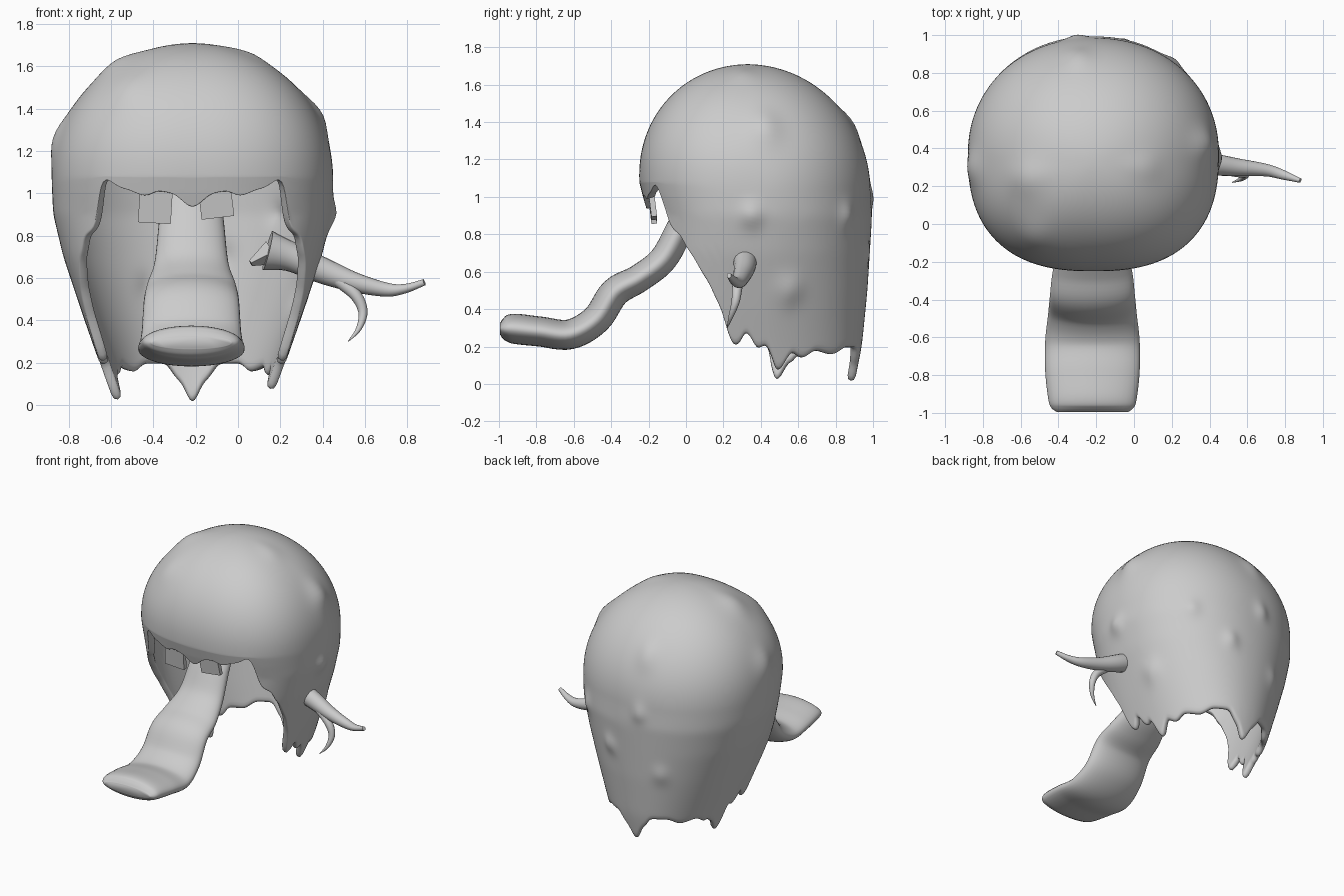
import bpy, bmesh, math
from mathutils import Vector

if "Cube" in bpy.data.objects:
    bpy.data.objects.remove(bpy.data.objects["Cube"])

CX, CY = -0.215, 0.37


def make_object(name, verts, faces, angle=60):
    mesh = bpy.data.meshes.new(name)
    mesh.from_pydata(verts, [], faces)
    obj = bpy.data.objects.new(name, mesh)
    bpy.context.collection.objects.link(obj)
    bpy.ops.object.select_all(action='DESELECT')
    obj.select_set(True)
    bpy.context.view_layer.objects.active = obj
    bpy.ops.object.shade_smooth_by_angle(angle=math.radians(angle))
    return obj


def lookup(keys, x, smooth=False):
    for (x0, y0), (x1, y1) in zip(keys, keys[1:]):
        if x <= x1:
            t = max(0, (x - x0) / (x1 - x0))
            if smooth:
                t = t * t * (3 - 2 * t)
            return y0 + (y1 - y0) * t
    return keys[-1][1]


# Dripping hood: rim height by angle from the front, half width and depth by height
RIM = [(0, .93), (10, 1.0), (15, 1.01), (21, .985), (30, 1.02), (38, 1.07), (47, .82), (51, .80),
       (57, .69), (63, .57), (69, .42), (74, .20), (78, .20), (84, .27), (92, .18), (97, .2),
       (108, .06), (116, .16), (124, .13), (132, .17), (145, .15), (155, .19), (166, .19), (173, .11), (180, 0)]
WIDTH = [(0, .375), (.2, .44), (.4, .51), (.7, .61), (.9, .658), (1.05, .665), (2, .665)]
BACK = [(0, .53), (.2, .57), (.5, .6), (.9, .625), (1.05, .615), (2, .615)]
FRONT = [(0, .5), (.5, .58), (.9, .57), (1.0, .60), (1.08, .62), (2, .62)]
# Lumps: centre, radius, height
LUMPS = [((-.55, .25, 1.58), .13, .03), ((.38, .42, 1.37), .12, .035), ((.44, .35, .9), .08, .03),
         ((.3, .55, .5), .1, .025), ((-.5, -.02, 1.45), .12, .03), ((-.84, .3, 1.25), .12, .03),
         ((-.3, .98, 1.0), .07, .025), ((-.05, .97, .7), .07, .025), ((-.45, .95, .55), .08, .02),
         ((.2, .85, .9), .07, .025), ((-.3, .9, 1.4), .1, .025), ((.05, .3, 1.64), .1, .015)]
COLS, DOME, WALL = 144, 14, 20


def hood_point(phi, a, z):
    s, c = math.sin(phi), math.cos(phi)
    w = lookup(WIDTH, z)
    d = lookup(FRONT if c > 0 else BACK, z)
    n = 2.5 if c > 0 else 2.1
    r = ((abs(s) / w) ** n + (abs(c) / d) ** n) ** (-1 / n) * math.sin(a)
    p = Vector((CX + r * s, CY - .04 * math.cos(a) - r * c, z))
    out = Vector((s * math.sin(a), -c * math.sin(a), math.cos(a)))
    push = sum(h * math.exp(-((p - Vector(q)).length / rad) ** 2 * 2) for q, rad, h in LUMPS)
    return p + out * push


verts, faces = [Vector((CX, CY - .04, 1.71))], []
rows = DOME + WALL
for i in range(COLS):
    phi = 2 * math.pi * i / COLS
    deg = math.degrees(phi)
    rim = lookup(RIM, min(deg, 360 - deg), True)
    if 240 < deg < 258:
        rim -= .05
    for j in range(1, rows + 1):
        if j <= DOME:
            a = math.pi / 2 * j / DOME
            z = 1.08 + .63 * math.cos(a)
        else:
            a = math.pi / 2
            z = 1.08 + (rim - 1.08) * (j - DOME) / WALL
        verts.append(hood_point(phi, a, z))
for i in range(COLS):
    k, m = 1 + i * rows, 1 + ((i + 1) % COLS) * rows
    faces.append((0, k, m))
    faces += [(k + j, k + j + 1, m + j + 1, m + j) for j in range(rows - 1)]
hood = make_object("hood", verts, faces, 180)
solid = hood.modifiers.new("thickness", 'SOLIDIFY')
solid.thickness, solid.offset = .045, -1
hood.modifiers.new("smooth", 'SUBSURF').levels = 1


# Sweep an ellipse along smoothed points (x, y, z, half width, half height)
def sweep(name, pts, side, sides=28, steps=6, angle=60):
    pts = [Vector(p) for p in pts]
    path = []
    for i in range(len(pts) - 1):
        p0, p1, p2, p3 = pts[max(i - 1, 0)], pts[i], pts[i + 1], pts[min(i + 2, len(pts) - 1)]
        for s in range(steps):
            t = s / steps
            path.append(.5 * (2 * p1 + (p2 - p0) * t + (2 * p0 - 5 * p1 + 4 * p2 - p3) * t * t
                              + (3 * p1 - p0 - 3 * p2 + p3) * t ** 3))
    path.append(pts[-1])
    vs, fs = [], []
    for i, p in enumerate(path):
        tan = (path[min(i + 1, len(path) - 1)] - path[max(i - 1, 0)])
        tan = Vector(tan[:3]).normalized()
        sx = Vector(side)
        sx = (sx - tan * sx.dot(tan)).normalized()
        up = tan.cross(sx)
        for k in range(sides):
            a = 2 * math.pi * k / sides
            vs.append(Vector(p[:3]) + sx * math.cos(a) * p[3] + up * math.sin(a) * p[4])
    for i in range(len(path) - 1):
        for k in range(sides):
            b, n = i * sides, (k + 1) % sides
            fs.append((b + k, b + n, b + sides + n, b + sides + k))
    fs += [tuple(reversed(range(sides))), tuple(range(len(vs) - sides, len(vs)))]
    return make_object(name, vs, fs, angle)


# Tongue
TX = -.22
sweep("tongue", [(TX, .08, 1.0, .14, .075), (TX, -.02, .85, .155, .075), (TX, -.12, .67, .175, .075),
                 (TX, -.25, .565, .21, .075), (TX, -.38, .49, .225, .08), (TX, -.48, .345, .235, .08),
                 (TX, -.62, .265, .25, .08), (TX, -.78, .28, .25, .08), (TX, -.92, .295, .235, .08),
                 (TX, -.97, .295, .22, .062), (TX, -.995, .295, .19, .03)], (1, 0, 0), 36)

# Horn stuck through the side, with a hooked branch and a broken inner end
sweep("horn", [(.14, .30, .73, .09, .095), (.25, .31, .70, .07, .07), (.4, .315, .635, .06, .062),
               (.55, .30, .58, .047, .047), (.7, .285, .545, .033, .033), (.79, .26, .55, .025, .022),
               (.88, .23, .58, .012, .015)], (0, 1, 0), 20)
sweep("horn_branch", [(.47, .29, .59, .03, .03), (.555, .275, .52, .028, .028), (.59, .265, .44, .022, .022),
                      (.57, .24, .36, .013, .013), (.52, .22, .30, .002, .002)], (0, 1, 0), 16)
sweep("horn_stub", [(.06, .29, .67, .03, .015), (.16, .30, .72, .06, .06)], (0, 1, 0), 4, 1, 20)

# Teeth
for name, x, z, tilt in (("left_tooth", -.39, .945, .06), ("right_tooth", -.105, .97, -.12)):
    bpy.ops.mesh.primitive_cube_add(size=1, location=(x, -.18, z), rotation=(.12, tilt, 0))
    tooth = bpy.context.object
    tooth.name = name
    tooth.scale = (.155, .03, .17)
